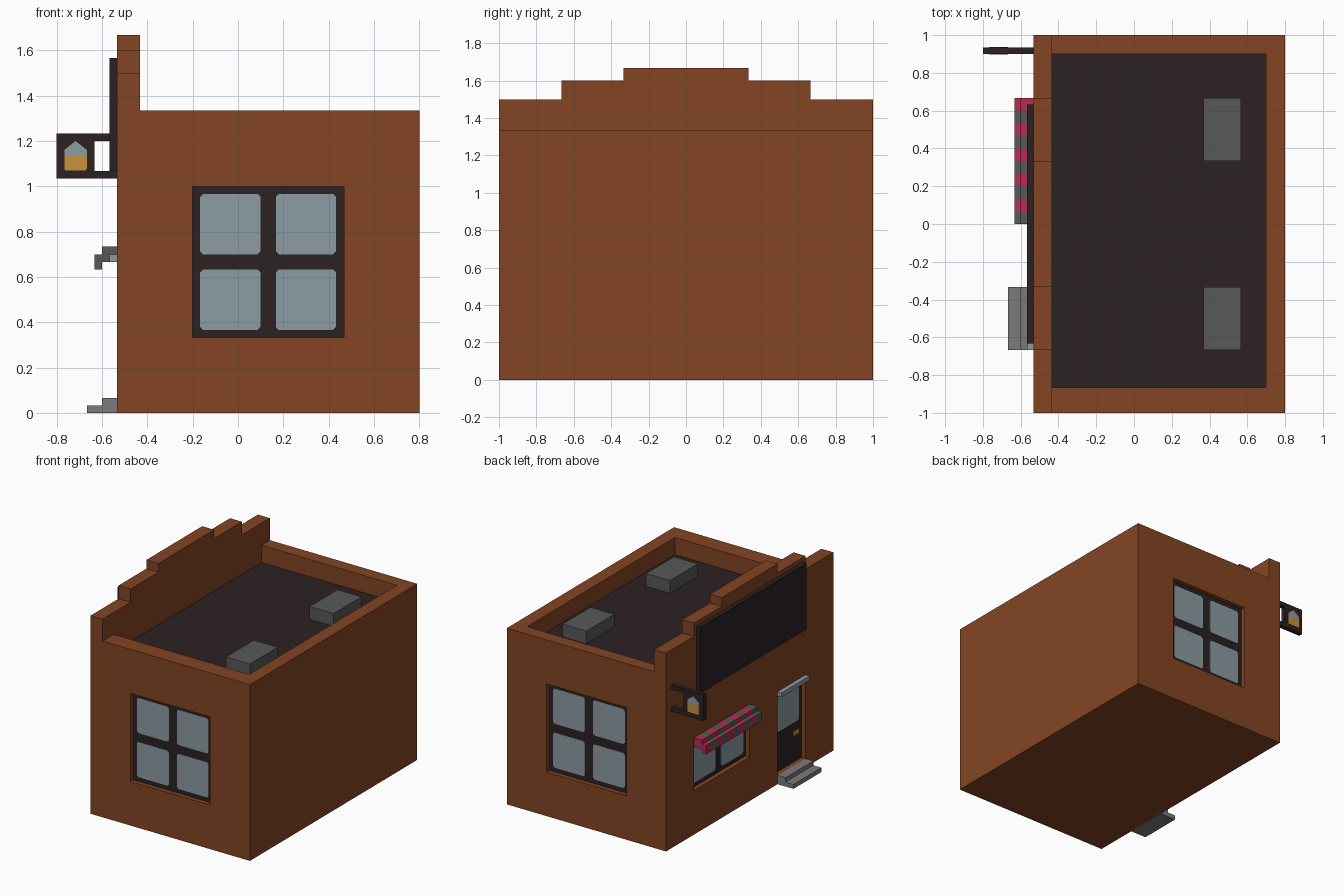
import bpy, bmesh
from mathutils import Matrix, Vector

if "Cube" in bpy.data.objects:
    bpy.data.objects.remove(bpy.data.objects["Cube"])

U = 1 / 30  # all sizes below are in grid units of 1/30


def material(name, rgb):
    m = bpy.data.materials.new(name)
    m.diffuse_color = (*rgb, 1)
    m.use_nodes = True
    m.node_tree.nodes["Principled BSDF"].inputs["Base Color"].default_value = m.diffuse_color
    return m


BRICK = material("brick_brown", (0.227, 0.060, 0.017))
DARK = material("dark_trim", (0.024, 0.015, 0.016))
GLASS = material("pale_glass", (0.262, 0.332, 0.366))
GREY = material("mid_grey", (0.098, 0.098, 0.098))
STONE = material("step_stone", (0.202, 0.195, 0.198))
RED = material("awning_red", (0.485, 0.026, 0.080))
AMBER = material("amber", (0.578, 0.283, 0.045))


def frame(u, v, n, origin=(0, 0, 0)):
    """Map outline coordinates (u, v) and height n to world space."""
    m = Matrix((u, v, n)).transposed().to_4x4()
    m.translation = Vector(origin)
    return m


X, Y, Z = Vector((1, 0, 0)), Vector((0, 1, 0)), Vector((0, 0, 1))
GROUND = frame(X, Y, Z)
ALONG_Y = frame(X, Z, Y)
FRONT = frame(X, Z, -Y, (0, -30, 0))
BACK = frame(X, Z, Y, (0, 30, 0))
FACADE = frame(Y, Z, -X, (-16, 0, 0))


def prism(name, pts, n0, n1, fr, mat):
    """Extrude a flat outline from n0 to n1."""
    bm = bmesh.new()
    low = bm.faces.new([bm.verts.new(fr @ Vector((a, b, n0))) for a, b in pts])
    ext = bmesh.ops.extrude_face_region(bm, geom=[low])["geom"]
    move = (fr.to_3x3() @ Vector((0, 0, n1 - n0)))
    bmesh.ops.translate(bm, vec=move, verts=[g for g in ext if isinstance(g, bmesh.types.BMVert)])
    bmesh.ops.recalc_face_normals(bm, faces=bm.faces)
    bmesh.ops.scale(bm, vec=(U, U, U), verts=bm.verts)
    me = bpy.data.meshes.new(name)
    bm.to_mesh(me)
    bm.free()
    me.materials.append(mat)
    ob = bpy.data.objects.new(name, me)
    bpy.context.collection.objects.link(ob)
    return ob


def rect(a0, b0, a1, b1, c=0):
    """Rectangle outline, optionally with clipped corners."""
    if not c:
        return [(a0, b0), (a1, b0), (a1, b1), (a0, b1)]
    return [(a0 + c, b0), (a1 - c, b0), (a1, b0 + c), (a1, b1 - c),
            (a1 - c, b1), (a0 + c, b1), (a0, b1 - c), (a0, b0 + c)]


def cut(ob, outline, n0, n1, fr):
    """Subtract a prism from ob."""
    cutter = prism("cutter", outline, n0, n1, fr, BRICK)
    cutter.hide_render = True
    mod = ob.modifiers.new("cut", "BOOLEAN")
    mod.operation, mod.solver, mod.object = "DIFFERENCE", "EXACT", cutter
    bpy.context.view_layer.objects.active = ob
    bpy.ops.object.modifier_apply(modifier=mod.name)
    bpy.data.objects.remove(cutter)


# Building with raised facade wall
building = prism("building", [(-16, 0), (24, 0), (24, 40), (-13, 40), (-13, 50), (-16, 50)],
                 -30, 30, ALONG_Y, BRICK)
# Stepped top of the facade
for s in (-1, 1):
    cut(building, rect(s * 10, 48, s * 35, 55), -5, 2, FACADE)
    cut(building, rect(s * 20, 45, s * 35, 55), -5, 2, FACADE)
# Sunken roof
cut(building, rect(-13, -26, 21, 27), 36, 45, GROUND)
prism("roof", rect(-13, -26, 21, 27), 36, 36.1, GROUND, DARK)
for i, y in enumerate((-20, 10)):
    prism(f"roof_vent_{i}", rect(11, y, 17, y + 10), 36, 39, GROUND, GREY)


def window(name, fr, u0, v0, rows):
    """Recessed window, two panes wide, ten units per pane."""
    hole = rect(u0, v0, u0 + 20, v0 + 10 * rows)
    cut(building, hole, -1.1, 1, fr)
    prism(name + "_frame", hole, -1.1, -1, fr, DARK)
    for r in range(rows):
        for c in range(2):
            a = u0 + 1 + c * 10
            b = v0 + 1 + r * (9 if rows > 1 else 0) + (r if rows > 1 else 0)
            prism(f"{name}_pane_{r}{c}", rect(a, b, a + 8, b + 8, 0.4), -1, -0.9, fr, GLASS)


window("front_window", FRONT, -6, 10, 2)
window("back_window", BACK, -6, 10, 2)
window("shop_window", FACADE, 0, 10, 1)

# Recessed door with glass, handle, lintel and steps
cut(building, rect(-20, 2, -10, 20), -1.1, 1, FACADE)
prism("door", rect(-20, 2, -10, 20), -1.1, -1, FACADE, DARK)
prism("door_glass", rect(-19, 11, -11, 19, 0.4), -1, -0.9, FACADE, GLASS)
prism("door_handle", rect(-19, 8, -17, 9), -1, -0.9, FACADE, AMBER)
prism("door_lintel", rect(-20, 20, -10, 21), 0, 1, FACADE, GLASS)
prism("door_steps", [(-20, 0), (-16, 0), (-16, 2), (-18, 2), (-18, 1), (-20, 1)],
      -20, -10, ALONG_Y, STONE)

# Striped awning
for i in range(10):
    prism(f"awning_stripe_{i}",
          [(-16, 20), (-18, 20), (-18, 19), (-19, 19), (-19, 21), (-18, 21), (-18, 22), (-16, 22)],
          2 * i, 2 * i + 2, ALONG_Y, RED if i % 2 else GREY)

# Large blank board on the facade
prism("sign_board", rect(-19, 32, 19, 47), 0, 1, FACADE, DARK)

# Hanging sign: plate, two arms and a painted mug on both sides
prism("hanging_sign", [(-24, 31), (-16, 31), (-16, 32), (-19, 32), (-19, 36),
                       (-16, 36), (-16, 37), (-24, 37)], 27, 28, ALONG_Y, DARK)
for side, n0 in (("front", 26.9), ("back", 28)):
    prism(f"sign_mug_{side}", [(-22.8, 32.1), (-20.2, 32.1), (-20, 32.3), (-20, 34.1),
                               (-23, 34.1), (-23, 32.3)], n0, n0 + 0.1, ALONG_Y, AMBER)
    prism(f"sign_foam_{side}", [(-23, 34.1), (-20, 34.1), (-20, 34.8), (-21.5, 36),
                                (-23, 34.8)], n0, n0 + 0.1, ALONG_Y, GLASS)
